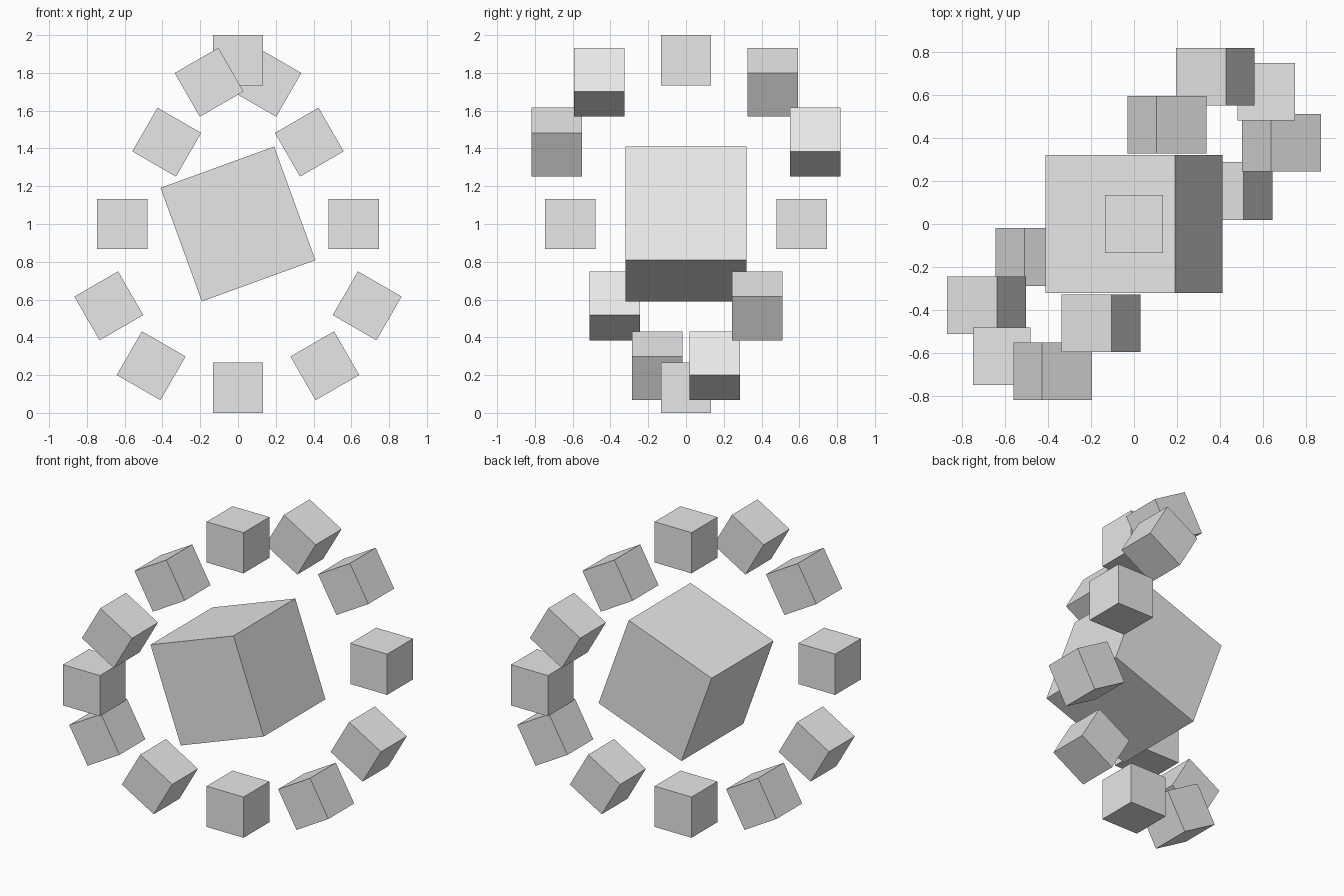
import bpy
from math import sin, cos, radians

start_cube = bpy.data.objects.get("Cube")
if start_cube:
    bpy.data.objects.remove(start_cube, do_unlink=True)

# Single plain grey
grey = bpy.data.materials.new("light_grey")
grey.use_nodes = True
colour = (0.8, 0.8, 0.8, 1)
grey.diffuse_color = colour
grey.node_tree.nodes["Principled BSDF"].inputs["Base Color"].default_value = colour


def add_block(name, size, location, turn):
    """Cube turned about the y axis by an angle in degrees."""
    bpy.ops.mesh.primitive_cube_add(size=size, location=location,
                                    rotation=(0, radians(turn), 0))
    block = bpy.context.object
    block.name = name
    block.data.materials.append(grey)


# Large tilted block in the middle
add_block("centre_block", 0.64, (0, 0, 1), -20)

# Twelve small blocks on a slanted ring, each turned with its place on it
SMALL = 0.267
RADIUS = 1 - SMALL / 2
COUNT = 12
for i in range(COUNT):
    turn = 360 / COUNT * i
    t = radians(turn)
    along = RADIUS * sin(t) * cos(radians(45))
    sway = 0.177 * sin(2 * t)
    add_block(f"ring_block_{i + 1}", SMALL,
              (along - sway, along + sway, 1 + RADIUS * cos(t)), turn)
